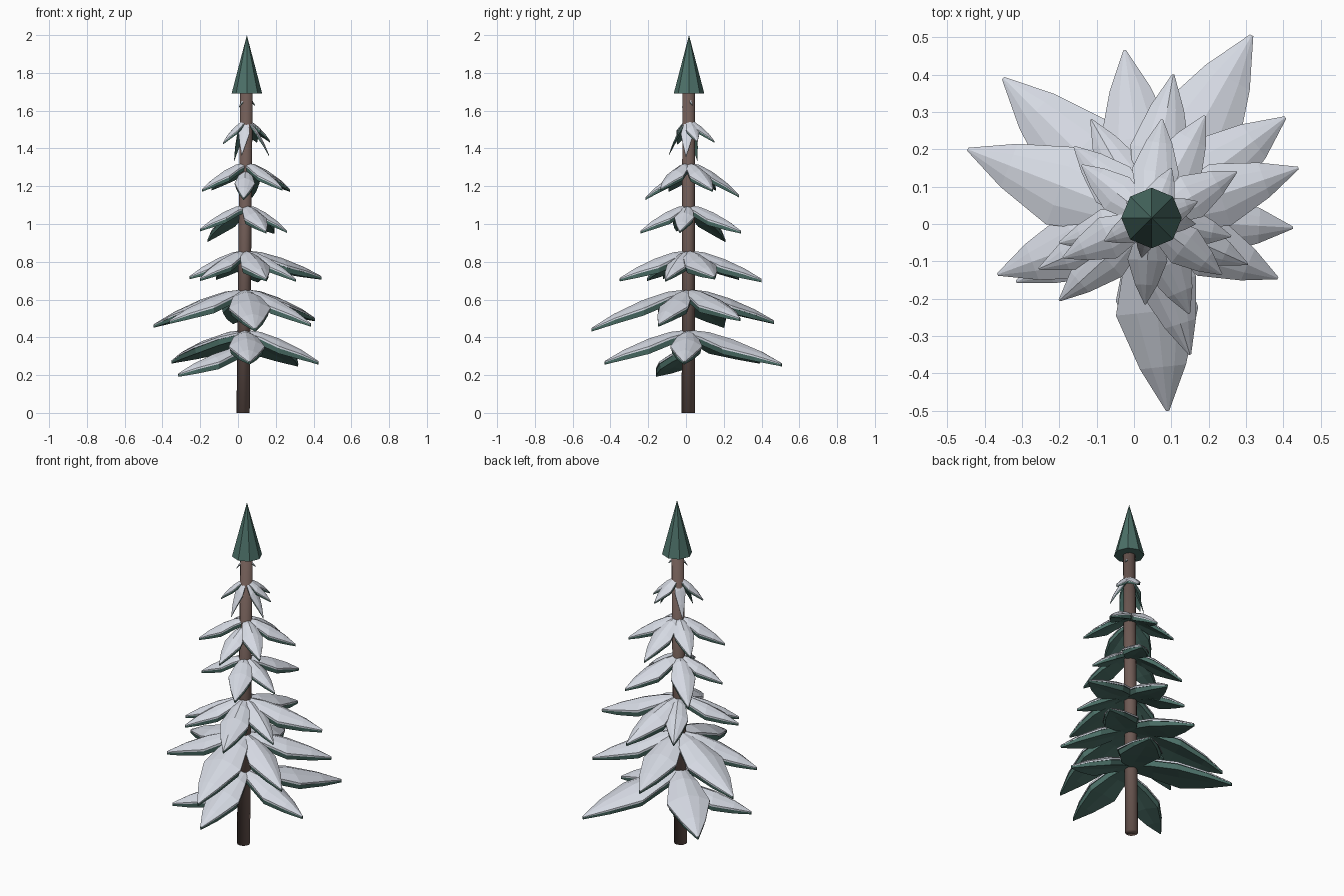
import bpy, bmesh, math
from mathutils import Vector

if "Cube" in bpy.data.objects:
    bpy.data.objects.remove(bpy.data.objects["Cube"])


def material(name, rgb):
    m = bpy.data.materials.new(name)
    m.diffuse_color = (*rgb, 1)
    m.use_nodes = True
    m.node_tree.nodes["Principled BSDF"].inputs["Base Color"].default_value = m.diffuse_color
    return m


SNOW = material("snow", (0.66, 0.69, 0.76))
GREEN = material("needle green", (0.072, 0.162, 0.138))
BARK = material("bark brown", (0.16, 0.105, 0.091))


def finish(name, bm, mats):
    bmesh.ops.recalc_face_normals(bm, faces=bm.faces)
    mesh = bpy.data.meshes.new(name)
    bm.to_mesh(mesh)
    bm.free()
    for m in mats:
        mesh.materials.append(m)
    ob = bpy.data.objects.new(name, mesh)
    bpy.context.collection.objects.link(ob)
    return ob


def lathe(name, rings, sides, mat):
    """Skin a stack of (x, y, z, radius) rings; radius 0 is a point."""
    bm = bmesh.new()
    loops = []
    for x, y, z, r in rings:
        n = sides if r else 1
        loops.append([bm.verts.new((x + r * math.cos(math.tau * i / sides),
                                    y + r * math.sin(math.tau * i / sides), z))
                      for i in range(n)])
    for a, b in zip(loops, loops[1:]):
        for i in range(sides):
            j = (i + 1) % sides
            if len(b) == 1:
                bm.faces.new((a[i], a[j], b[0]))
            else:
                bm.faces.new((a[i], a[j], b[j], b[i]))
    bm.faces.new(loops[0])
    if len(loops[-1]) > 1:
        bm.faces.new(loops[-1])
    return finish(name, bm, [mat])


def bough(name, root_z, tip, ratio):
    """Drooping leaf-shaped bough: snow on top, green rim and underside."""
    tip = Vector(tip)
    root = Vector((0.03 + 0.009 * root_z, 0.012, root_z))
    flat = Vector((tip.x - root.x, tip.y - root.y, 0))
    length = flat.length
    out = flat.normalized()
    side = Vector((-out.y, out.x, 0))
    drop = root_z - tip.z
    s = min(1, (length / 0.4) ** 0.7)
    half = length * ratio / 2
    if length > 0.06:
        half = max(half, 0.03)
    bm = bmesh.new()
    loops = []
    # distance, drop and width fractions, then crown height and rim depth
    for t, d, w, crown, deep in ((0.0, 0.0, 0.30, 0.014, 0.036),
                                 (0.22, 0.07, 0.68, 0.028, 0.042),
                                 (0.48, 0.29, 1.0, 0.040, 0.040),
                                 (0.77, 0.64, 0.56, 0.022, 0.032),
                                 (1.0, 1.0, 0.04, 0.004, 0.014)):
        c = root + out * length * t - Vector((0, 0, drop * d))
        hw = half * w
        lip = -crown - deep * .28
        sec = [(0, 0), (hw * .5, -crown * .35), (hw, -crown), (hw, lip),
               (hw * .95, lip), (hw * .88, -crown - deep),
               (0, -crown * .5 - deep * 1.25)]
        sec += [(-a, b) for a, b in sec[5:0:-1]]
        loops.append([bm.verts.new(c + side * a + Vector((0, 0, b * s))) for a, b in sec])
    n = len(loops[0])
    for a, b in zip(loops, loops[1:]):
        for i in range(n):
            j = (i + 1) % n
            f = bm.faces.new((a[i], a[j], b[j], b[i]))
            f.material_index = 0 if i < 3 or i > n - 4 else 1
    for loop in (loops[0], loops[-1]):
        bm.faces.new(loop).material_index = 1
    return finish(name, bm, [SNOW, GREEN])


# Trunk (smooth all over) and treetop
trunk = lathe("trunk", [(0.027, 0.012, 0, 0.035), (0.045, 0.014, 1.71, 0.033)], 12, BARK)
for p in trunk.data.polygons:
    p.use_smooth = True
treetop = lathe("treetop", [(0.047, 0.016, 1.69, 0.081), (0.047, 0.016, 2.0, 0)], 8, GREEN)

# Tiers of boughs: height at trunk, width to length ratio, tips
TIERS = [
    (0.44, 0.43, [(0.425, -0.01, 0.275), (0.315, 0.505, 0.265), (-0.35, 0.39, 0.28),
                  (0.06, -0.43, 0.275)]),
    (0.35, 0.43, [(-0.315, -0.155, 0.21)]),
    (0.655, 0.43, [(-0.445, 0.20, 0.47), (-0.365, -0.135, 0.49), (-0.025, 0.465, 0.49),
                   (0.405, 0.285, 0.505), (0.385, -0.145, 0.475), (0.09, -0.50, 0.45)]),
    (0.86, 0.41, [(0.44, 0.15, 0.725), (0.305, -0.108, 0.71), (-0.255, -0.12, 0.725),
                  (-0.20, -0.205, 0.715), (0.15, -0.35, 0.715), (0.105, 0.40, 0.71),
                  (-0.115, 0.28, 0.72)]),
    (1.10, 0.47, [(0.148, -0.24, 0.965), (0.19, 0.29, 0.965), (0.26, -0.033, 0.965),
                  (-0.20, -0.05, 0.975), (-0.16, 0.207, 0.92)]),
    (1.325, 0.47, [(0.275, 0.14, 1.185), (0.075, 0.28, 1.155), (0.235, -0.135, 1.19),
                   (-0.19, -0.09, 1.185), (-0.14, 0.158, 1.19)]),
    (1.285, 0.47, [(0.03, -0.215, 1.14)]),
    (1.55, 0.55, [(-0.08, -0.045, 1.43), (0.165, 0.0, 1.365), (0.10, 0.15, 1.44),
                  (0.02, -0.09, 1.37), (-0.02, 0.06, 1.34), (0.17, 0.06, 1.44)]),
    (1.68, 0.35, [(0.005, -0.02, 1.62), (0.09, 0.035, 1.63)]),
]
for t, (z, ratio, tips) in enumerate(TIERS):
    for k, tip in enumerate(tips):
        bough(f"bough_{t + 1}_{k + 1}", z, tip, ratio)
